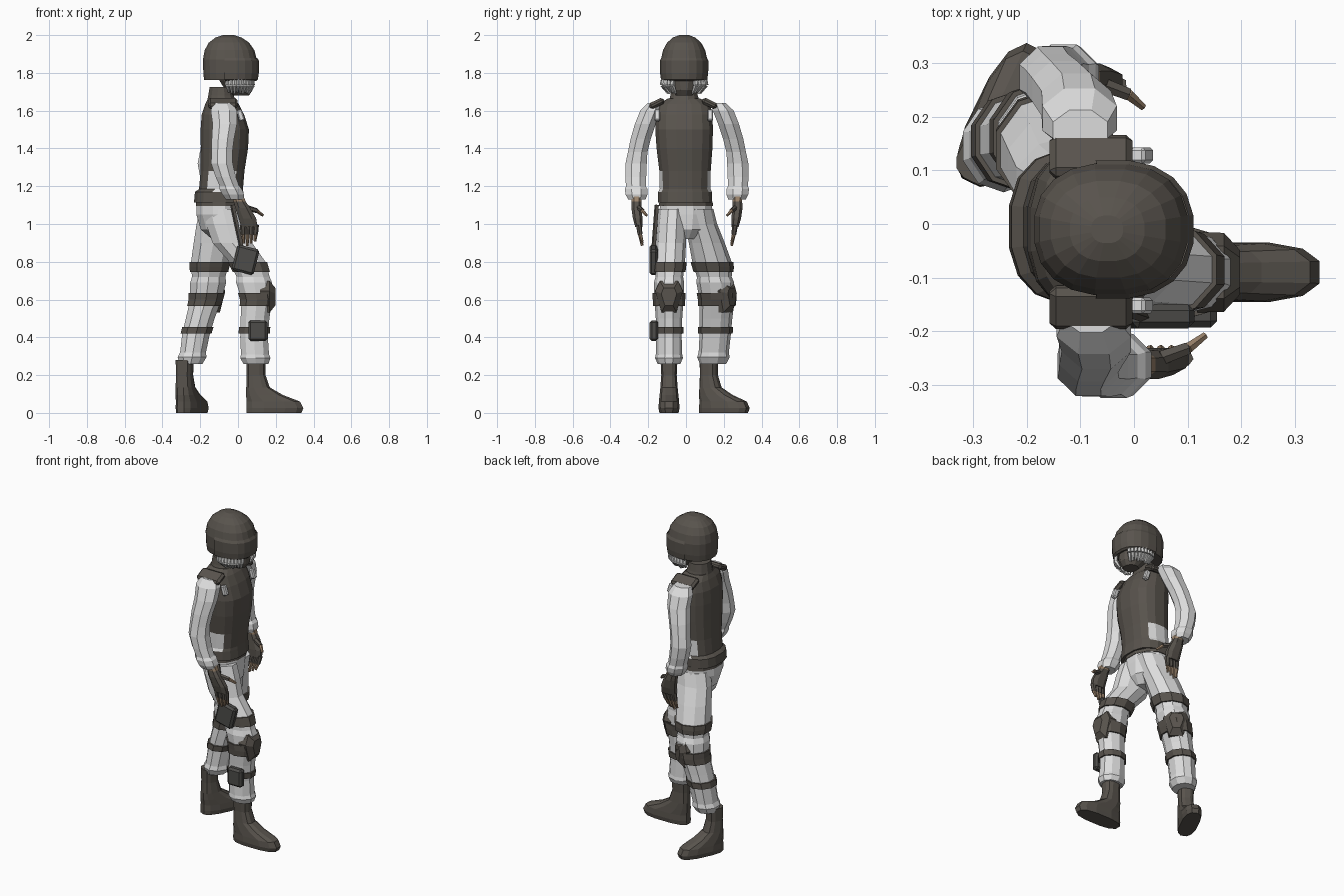
import bpy, bmesh, math
from mathutils import Vector, Matrix

if "Cube" in bpy.data.objects:
    bpy.data.objects.remove(bpy.data.objects["Cube"])


def material(name, rgb):
    m = bpy.data.materials.new(name)
    m.use_nodes = True
    m.diffuse_color = (*rgb, 1)
    m.node_tree.nodes["Principled BSDF"].inputs["Base Color"].default_value = (*rgb, 1)
    return m


CLOTH = material("pale_cloth", (0.72, 0.72, 0.72))
GEAR = material("dark_gear", (0.098, 0.087, 0.074))
POUCH = material("pouch_grey", (0.075, 0.073, 0.068))
SKIN = material("skin", (0.33, 0.23, 0.15))
HAIR = material("pale_hair", (0.6, 0.6, 0.59))


def finish(name, bm, mats, rule=None):
    bmesh.ops.recalc_face_normals(bm, faces=bm.faces)
    if rule:
        for f in bm.faces:
            f.material_index = rule(f.calc_center_median(), f.normal)
    me = bpy.data.meshes.new(name)
    bm.to_mesh(me)
    bm.free()
    for m in mats:
        me.materials.append(m)
    ob = bpy.data.objects.new(name, me)
    bpy.context.collection.objects.link(ob)
    return ob


def loft(name, rings, mats, sides=10, square=1.0, xf=None, rule=None, keep=None):
    """Skin a stack of level rings given as (x, y, z, rx, ry)."""
    bm = bmesh.new()
    loops = []
    for x, y, z, rx, ry in rings:
        loop = []
        for i in range(sides):
            a = math.tau * (i + 0.5) / sides
            c, s = math.cos(a), math.sin(a)
            p = Vector((x + rx * math.copysign(abs(c) ** square, c),
                        y + ry * math.copysign(abs(s) ** square, s), z))
            loop.append(bm.verts.new(xf(p) if xf else p))
        loops.append(loop)
    for a, b in zip(loops, loops[1:]):
        for i in range(sides):
            j = (i + 1) % sides
            bm.faces.new((a[i], a[j], b[j], b[i]))
    bm.faces.new(loops[0])
    bm.faces.new(loops[-1])
    if keep:
        drop = [f for f in bm.faces if not keep(f.calc_center_median())]
        bmesh.ops.delete(bm, geom=drop, context="FACES")
    return finish(name, bm, mats, rule)


def rod(name, a, b, r1, r2, mat, sides=6):
    a, b = Vector(a), Vector(b)
    bm = bmesh.new()
    turn = (b - a).to_track_quat("Z", "Y").to_matrix().to_4x4()
    bmesh.ops.create_cone(bm, cap_ends=True, segments=sides, radius1=r1, radius2=r2,
                          depth=(b - a).length,
                          matrix=Matrix.Translation((a + b) / 2) @ turn)
    return finish(name, bm, [mat])


def box(name, loc, size, mat, rot=(0, 0, 0), bevel=0.012):
    bm = bmesh.new()
    bmesh.ops.create_cube(bm, size=1, matrix=Matrix.Diagonal((*size, 1)))
    bmesh.ops.bevel(bm, geom=bm.edges[:], offset=bevel, segments=1, affect="EDGES")
    ob = finish(name, bm, [mat])
    ob.location, ob.rotation_euler = loc, rot
    return ob


def at(path, z):
    """Interpolate a limb ring at a height."""
    for a, b in zip(path, path[1:]):
        if a[2] >= z >= b[2]:
            t = (a[2] - z) / (a[2] - b[2])
            return [p + (q - p) * t for p, q in zip(a, b)]


def strap(name, path, low, high, grow=0.009):
    rings = []
    for z in (high, (high + low) / 2, low):
        x, y, _, rx, ry = at(path, z)
        rings.append((x, y, z, rx + grow, ry + grow))
    loft(name, rings, [GEAR])


def knee_pad(name, path, z, yaw):
    """Six-sided domed plate facing along yaw."""
    x, y, _, rx, ry = at(path, z)
    bm = bmesh.new()
    outline = [(-.075, .03), (-.05, .085), (.05, .085), (.075, .03), (.04, -.085), (-.04, -.085)]
    loops = [[bm.verts.new((d, u * s, v * s)) for u, v in outline]
             for d, s in ((.02, 1), (.07, .98), (.1, .55))]
    for a, b in zip(loops, loops[1:]):
        for i in range(6):
            j = (i + 1) % 6
            bm.faces.new((a[i], a[j], b[j], b[i]))
    bm.faces.new(loops[0])
    bm.faces.new(loops[-1])
    ob = finish(name, bm, [GEAR])
    ob.location, ob.rotation_euler = (x, y, z), (0, 0, yaw)


# Legs: trousers with folds and flared cuffs
right_leg = [(-.08, -.07, 1.08, .11, .075), (-.06, -.075, 1.0, .115, .08),
             (-.03, -.08, .9, .11, .08), (.05, -.085, .8, .1, .08),
             (.08, -.088, .72, .092, .073), (.085, -.09, .69, .1, .08),
             (.1, -.09, .6, .085, .077), (.09, -.09, .5, .08, .07),
             (.085, -.09, .4, .077, .067), (.09, -.09, .31, .078, .07),
             (.092, -.09, .29, .084, .074), (.095, -.09, .26, .07, .06)]
left_leg = [(-.09, .07, 1.08, .115, .075), (-.11, .08, 1.0, .115, .085),
            (-.13, .11, .9, .11, .095), (-.15, .14, .79, .105, .105),
            (-.155, .15, .72, .093, .092), (-.158, .155, .69, .1, .1),
            (-.17, .165, .6, .087, .093), (-.2, .158, .5, .08, .087),
            (-.222, .155, .42, .077, .083), (-.238, .147, .32, .072, .08),
            (-.243, .145, .295, .08, .086), (-.25, .143, .26, .065, .07)]
for side, leg, yaw in (("right", right_leg, 0), ("left", left_leg, math.radians(55))):
    loft(side + "_trouser_leg", leg, [CLOTH])
    strap(side + "_thigh_strap", leg, .745, .8)
    strap(side + "_knee_strap", leg, .565, .635)
    strap(side + "_shin_strap", leg, .42, .455)
    knee_pad(side + "_knee_pad", leg, .615, yaw)
loft("hips", [(-.1, 0, 1.14, .125, .14), (-.1, 0, 1.05, .125, .146),
              (-.09, 0, .97, .11, .12), (-.08, 0, .92, .06, .05)], [CLOTH], 12)

# Boots
boot = [(.15, 0, 0, .15, .052), (.155, 0, .025, .155, .057), (.147, 0, .06, .145, .055),
        (.1, 0, .095, .1, .051), (.066, 0, .135, .064, .047), (.056, 0, .2, .051, .042),
        (.056, 0, .28, .052, .046)]
for side, heel, yaw, size in (("right", (.04, -.09, 0), 0, 1), ("left", (-.305, .075, 0), math.radians(64), .92)):
    ob = loft(side + "_boot", boot, [GEAR], 12, .75)
    ob.location, ob.rotation_euler, ob.scale = heel, (0, 0, yaw), (size, 1, 1)

# Holster and shin pouch on the right leg
box("thigh_holster", (.04, -.172, .81), (.12, .045, .14), POUCH, (0, .25, 0))
box("shin_pouch", (.105, -.17, .435), (.1, .045, .11), POUCH)
rod("holster_hanger", (-.03, -.155, 1.1), (.02, -.172, .87), .012, .012, GEAR, 4)

# Torso: vest with pale side panels
vest = [(-.1, -.005, 1.115, .135, .146), (-.1, -.005, 1.17, .13, .145),
        (-.09, -.005, 1.185, .118, .136), (-.082, -.005, 1.28, .118, .138),
        (-.072, -.008, 1.4, .127, .15), (-.07, -.01, 1.5, .13, .155),
        (-.08, -.01, 1.58, .114, .152), (-.085, -.01, 1.635, .09, .14),
        (-.09, -.01, 1.665, .07, .085)]
loft("vest", vest, [GEAR, CLOTH], 16, .8,
     rule=lambda c, n: int(1.175 < c.z < 1.3 and abs(n.y) > .72))
loft("belt", [(-.1, 0, 1.12, .128, .146), (-.1, 0, 1.095, .128, .148)], [GEAR], 12)
loft("collar", [(-.085, -.01, 1.63, .085, .09), (-.09, -.01, 1.68, .07, .075),
                (-.09, -.01, 1.725, .062, .068)], [GEAR], 12)
for s in (1, -1):
    side = "left" if s > 0 else "right"
    box(side + "_shoulder_pad", (-.08, -.015 + .14 * s, 1.638), (.155, .085, .035), GEAR, (-.45 * s, 0, 0))
    box(side + "_chest_patch", (.014, -.012 + .14 * s, 1.575), (.03, .03, .06), CLOTH, (0, -.3, 0), .006)

# Arms and hands: the left one mirrors the right and swings back
sleeve = [(-.08, -.165, 1.64, .055, .04), (-.075, -.187, 1.6, .075, .06),
          (-.07, -.215, 1.53, .07, .06), (-.08, -.24, 1.45, .064, .058),
          (-.085, -.256, 1.38, .06, .056), (-.085, -.264, 1.32, .062, .061),
          (-.065, -.266, 1.25, .058, .06), (-.045, -.265, 1.2, .056, .057),
          (-.038, -.264, 1.185, .064, .065), (-.025, -.262, 1.155, .062, .062),
          (-.018, -.26, 1.13, .05, .05)]
palm = [(-.005, -.262, 1.16, .032, .028), (.008, -.262, 1.12, .034, .027),
        (.025, -.262, 1.085, .042, .029), (.05, -.256, 1.03, .049, .027), (.06, -.25, .985, .046, .02)]


def same(p):
    return Vector(p)


def swing(p):
    return Vector((p[0] - .02 - .16 * (1.64 - p[2]), .01 - p[1], p[2]))


for side, xf in (("right", same), ("left", swing)):
    loft(side + "_sleeve", sleeve, [CLOTH], 8, xf=xf)
    loft(side + "_glove", palm, [GEAR, SKIN], 8, .8, xf, lambda c, n: int(c.z > 1.12))
    digits = [[(.024 + .024 * i, -.25, .995), (.027 + .022 * i, -.243, .945),
               (.03 + .02 * i, -.232, .885 + .012 * abs(i - 1))] for i in range(4)]
    digits.append([(.05, -.25, 1.085), (.1, -.232, 1.07), (.132, -.208, 1.045)])
    for i, d in enumerate(digits):
        a, b, c = (xf(p) for p in d)
        part = side + ("_thumb" if i == 4 else "_finger_%d" % (i + 1))
        rod(part + "_glove", a, b, .015, .013, GEAR)
        rod(part + "_tip", b, c, .011, .007, SKIN)

# Head: masked face, hair strands, helmet and goggles
loft("masked_face", [(-.02, -.01, 1.82, .1, .1), (-.01, -.01, 1.76, .092, .09),
                     (.005, -.01, 1.71, .075, .07), (.015, -.01, 1.68, .045, .045)], [GEAR], 12)
for s in (1, -1):
    for i in range(9):
        a = math.radians(32 + 10 * i) * s
        c, d = math.cos(a), math.sin(a)
        name = "%s_hair_%d" % ("left" if s > 0 else "right", i + 1)
        top, mid, end = [(-.015 + c * rx, -.01 + d * ry, z) for rx, ry, z in
                         ((.105, .108, 1.785), (.108, .116, 1.735), (.085, .085, 1.69 + .004 * (i % 3)))]
        rod(name + "_upper", top, mid, .011, .013, HAIR, 5)
        rod(name + "_lower", mid, end, .013, .006, HAIR, 5)
loft("helmet", [(-.045, -.01, 1.762, .136, .114), (-.043, -.01, 1.8, .142, .121),
                (-.043, -.01, 1.87, .144, .124), (-.045, -.01, 1.92, .133, .113),
                (-.048, -.01, 1.96, .108, .091), (-.05, -.01, 1.987, .07, .06),
                (-.05, -.01, 2.0, .03, .026)], [GEAR], 20, .85)
loft("goggles", [(-.04, -.01, 1.756, .135, .112), (-.04, -.01, 1.765, .147, .124),
                 (-.04, -.01, 1.8, .152, .129), (-.04, -.01, 1.865, .152, .13),
                 (-.04, -.01, 1.88, .143, .122)], [GEAR], 20, .85,
     keep=lambda c: c.x > -.055 and 1.757 < c.z < 1.878)
